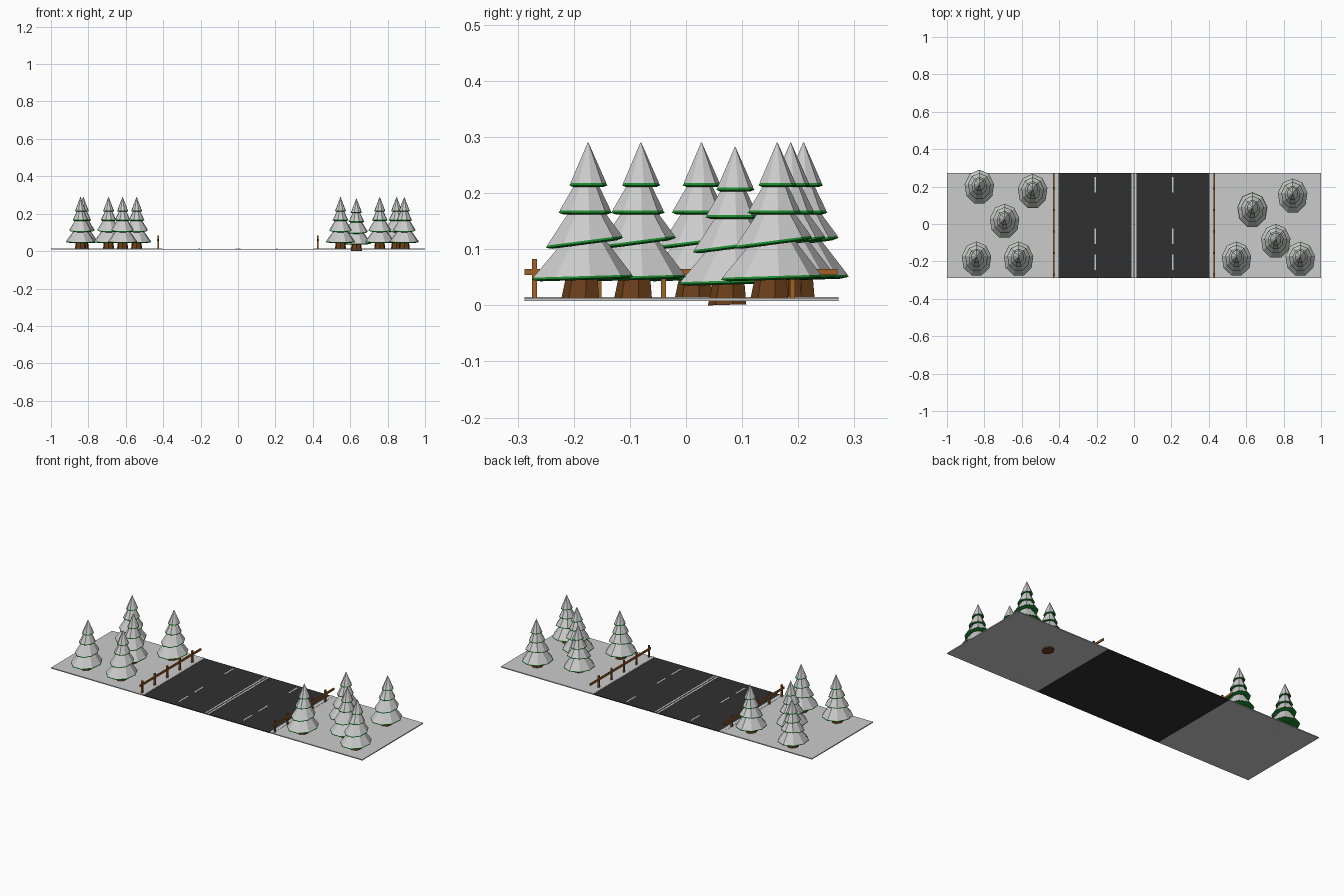
import bpy, bmesh, math

if "Cube" in bpy.data.objects:
    bpy.data.objects.remove(bpy.data.objects["Cube"])


def material(name, rgb):
    m = bpy.data.materials.new(name)
    m.diffuse_color = (*rgb, 1)
    m.use_nodes = True
    m.node_tree.nodes["Principled BSDF"].inputs["Base Color"].default_value = m.diffuse_color
    return m


ASPHALT = material("asphalt", (0.03, 0.03, 0.03))
BARK = material("bark", (0.15, 0.05, 0.01))
WOOD = material("wood", (0.35, 0.12, 0.02))
GREEN = material("green", (0.01, 0.25, 0.025))


def add(name, mesh, loc=(0, 0, 0)):
    ob = bpy.data.objects.new(name, mesh)
    ob.location = loc
    bpy.context.collection.objects.link(ob)
    return ob


def box(name, x, y, z, mat=None):
    """Box from (min, max) ranges."""
    bm = bmesh.new()
    bmesh.ops.create_cube(bm, size=1)
    for v in bm.verts:
        v.co = [r[0] + (c + 0.5) * (r[1] - r[0]) for c, r in zip(v.co, (x, y, z))]
    me = bpy.data.meshes.new(name)
    bm.to_mesh(me)
    bm.free()
    if mat:
        me.materials.append(mat)
    return add(name, me)


def loft(name, stacks, sides, mat=None, cap=False):
    """Each stack is a list of rings (radius, z, y centre, slope along y)."""
    bm = bmesh.new()
    for stack in stacks:
        rings = []
        for r, z, yc, slope in stack:
            ring = []
            for i in range(sides):
                a = 2 * math.pi * (i + 0.25) / sides
                dy = r * math.sin(a)
                ring.append(bm.verts.new((0.86 * r * math.cos(a) + 0.003, yc + dy, z + slope * dy)))
            rings.append(ring)
        for a, b in zip(rings, rings[1:]):
            for i in range(sides):
                j = (i + 1) % sides
                bm.faces.new((a[i], a[j], b[j], b[i]))
        if cap:
            bm.faces.new(rings[0][::-1])
            bm.faces.new(rings[-1])
    bmesh.ops.recalc_face_normals(bm, faces=bm.faces)
    me = bpy.data.meshes.new(name)
    bm.to_mesh(me)
    bm.free()
    if mat:
        me.materials.append(mat)
    return me


# Ground slabs and road
Y = (-0.288, 0.272)
box("road", (-0.403, 0.403), Y, (0.008, 0.0125), ASPHALT)
for s, side in ((-1, "left"), (1, "right")):
    box(side + "_verge", sorted((s * 0.403, s)), Y, (0.008, 0.0135))
    box(side + "_edge_line", sorted((s * 0.405, s * 0.425)), Y, (0.013, 0.0145))
    box(side + "_median_line", sorted((s * 0.004, s * 0.013)), Y, (0.012, 0.0135))
    for y in (0.21, -0.065, -0.205):
        box(side + "_lane_dash", (s * 0.206 - 0.004, s * 0.206 + 0.004),
            (y - 0.041, y + 0.041), (0.012, 0.013))
    # Fence: five posts and one long rail
    xf = s * 0.427
    for i in range(5):
        y = -0.27 + 0.115 * i
        box(side + "_fence_post", (xf - 0.004, xf + 0.004), (y - 0.0045, y + 0.0045),
            (0.010, 0.083), WOOD)
    box(side + "_fence_rail", sorted((xf - s * 0.002, xf + s * 0.005)), (-0.288, 0.27), (0.054, 0.065), WOOD)

# Tree tiers: rim radius, rim z, y centre, slope, top radius, top z
TIERS = [(0.091, 0.052, -0.013, 0.03, 0.028, 0.128),
         (0.069, 0.115, -0.009, 0.13, 0.024, 0.178),
         (0.047, 0.169, -0.007, 0.0, 0.018, 0.222),
         (0.033, 0.218, -0.001, 0.0, 0.0008, 0.29)]
snow = loft("snow", [[(R, z, y, k), (r, zt, y * 0.5, k * 0.3)] for R, z, y, k, r, zt in TIERS], 9)
foliage = loft("foliage", [[(R - 0.001, z, y, k), (R + 0.002, z - 0.004, y, k),
                            (R * 0.85, z - 0.007, y, k), (0.008, z + 0.004, y, k)]
                           for R, z, y, k, r, zt in TIERS], 9, GREEN)
trunk = loft("trunk", [[(0.036, 0.009, -0.013, 0.03), (0.028, 0.06, -0.01, 0)]], 7, BARK, True)

# Trees: apex positions; one stands slightly sunken
TREES = [(-0.83, 0.21, 0), (-0.545, 0.187, 0), (-0.695, 0.028, 0), (-0.845, -0.174, 0),
         (-0.62, -0.174, 0), (0.63, 0.088, -0.008), (0.845, 0.163, 0), (0.755, -0.08, 0),
         (0.545, -0.174, 0), (0.886, -0.174, 0)]
for p in TREES:
    add("tree_snow", snow, p)
    add("tree_foliage", foliage, p)
    add("tree_trunk", trunk, p)
